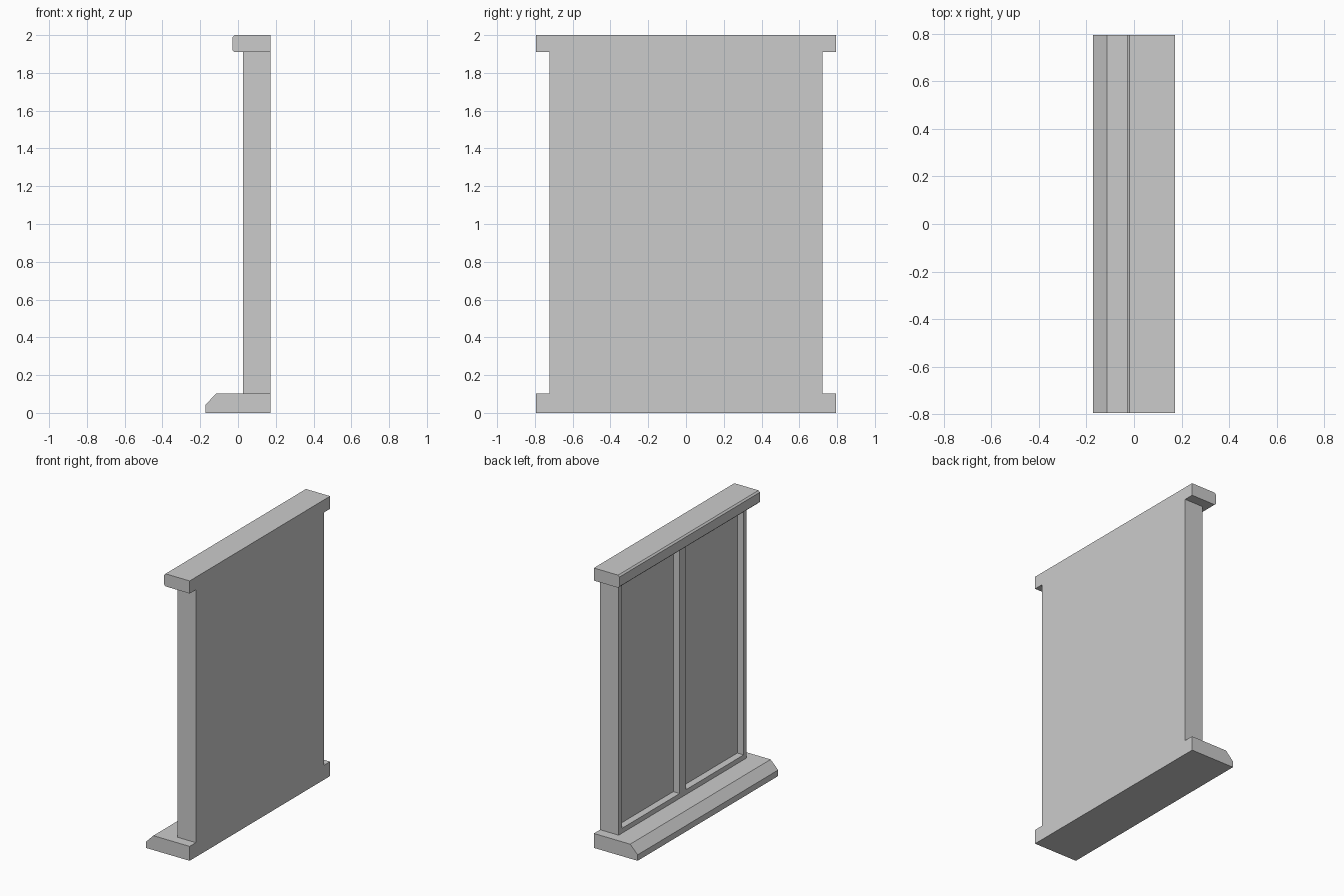
import bpy, bmesh
from mathutils import Vector

if "Cube" in bpy.data.objects:
    bpy.data.objects.remove(bpy.data.objects["Cube"])

BACK = 0.173        # flat rear plane
HALF_W = 0.793      # half width of sill and lintel


def finish(name, bm):
    bmesh.ops.recalc_face_normals(bm, faces=bm.faces)
    mesh = bpy.data.meshes.new(name)
    bm.to_mesh(mesh)
    bm.free()
    obj = bpy.data.objects.new(name, mesh)
    bpy.context.collection.objects.link(obj)
    return obj


def extrude_y(bm, profile, half):
    """Prism from an (x, z) profile, spanning y = -half..half."""
    face = bm.faces.new([bm.verts.new((x, -half, z)) for x, z in profile])
    out = bmesh.ops.extrude_face_region(bm, geom=[face], use_keep_orig=True)
    verts = [g for g in out["geom"] if isinstance(g, bmesh.types.BMVert)]
    bmesh.ops.translate(bm, verts=verts, vec=(0, 2 * half, 0))
    bmesh.ops.recalc_face_normals(bm, faces=bm.faces)


# Sill with a sloped front edge
bm = bmesh.new()
extrude_y(bm, [(-0.173, 0), (BACK, 0), (BACK, 0.103), (-0.114, 0.103), (-0.173, 0.043)], HALF_W)
finish("sill", bm)

# Lintel with small chamfers on its front edges
bm = bmesh.new()
extrude_y(bm, [(-0.018, 1.91), (BACK, 1.91), (BACK, 2), (-0.018, 2),
               (-0.029, 1.989), (-0.029, 1.921)], HALF_W)
finish("lintel", bm)

# Window body: the outer face is split in two, then each pane is inset and recessed
FRONT, RAIL, RECESS = 0.026, 0.035, 0.05
bm = bmesh.new()
extrude_y(bm, [(FRONT, 0.103), (BACK, 0.103), (BACK, 1.91), (FRONT, 1.91)], 0.723)
front = min(bm.faces, key=lambda f: f.calc_center_median().x)
bmesh.ops.bisect_plane(bm, geom=[front] + list(front.edges) + list(front.verts),
                       plane_co=Vector((0, 0, 0)), plane_no=Vector((0, 1, 0)))
panes = [f for f in bm.faces if abs(f.calc_center_median().x - FRONT) < 1e-4]
bmesh.ops.inset_individual(bm, faces=panes, thickness=RAIL, use_even_offset=True)
out = bmesh.ops.extrude_discrete_faces(bm, faces=panes)
for f in out["faces"]:
    bmesh.ops.translate(bm, verts=f.verts, vec=(RECESS, 0, 0))
finish("window_frame", bm)
